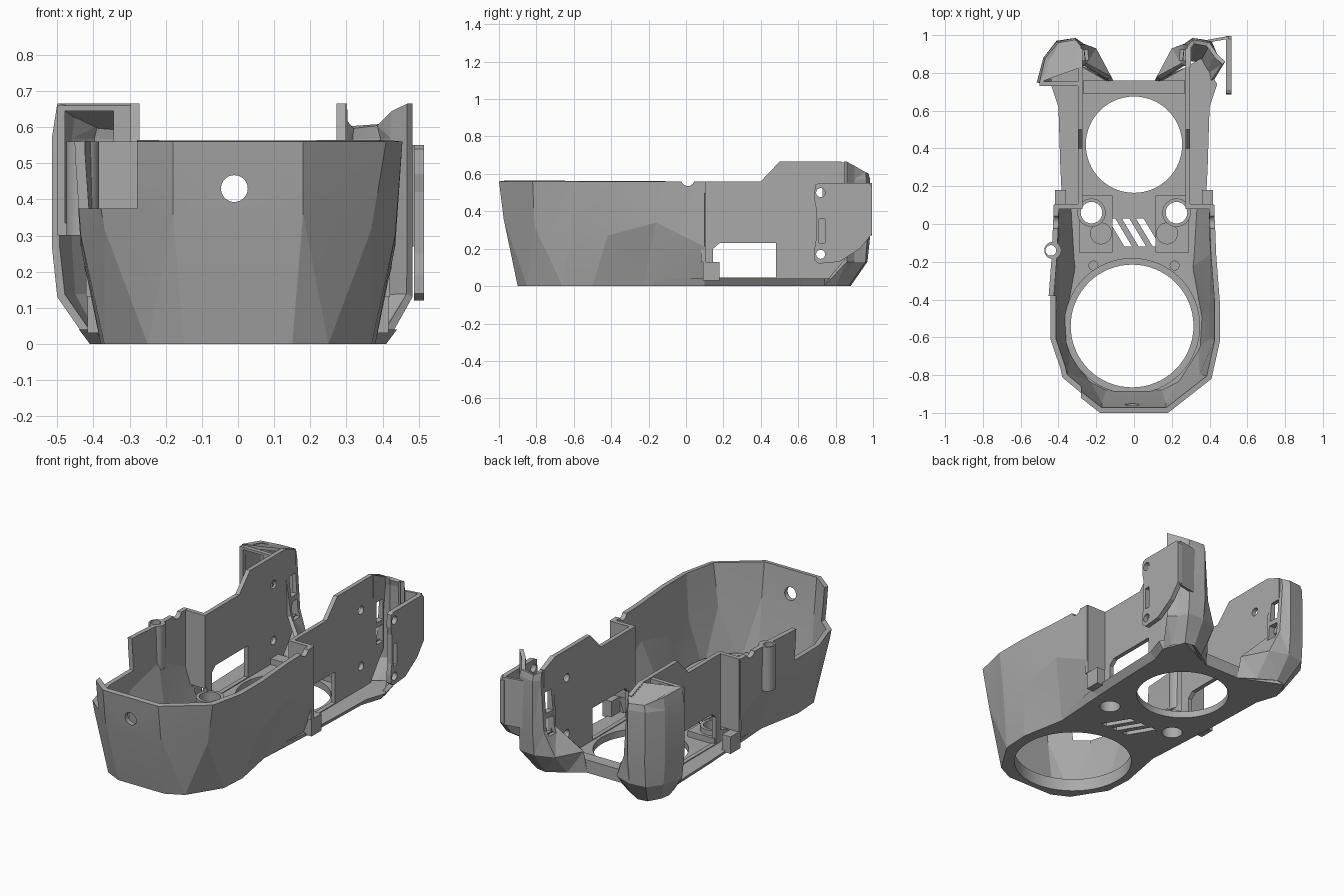
import bpy, bmesh, math
from mathutils import Matrix

cube = bpy.data.objects.get("Cube")
if cube:
    bpy.data.objects.remove(cube, do_unlink=True)

grey = bpy.data.materials.new("plain grey")
grey.use_nodes = True
grey.diffuse_color = (0.4, 0.4, 0.4, 1)
grey.node_tree.nodes["Principled BSDF"].inputs["Base Color"].default_value = (0.4, 0.4, 0.4, 1)


def finish(name, bm):
    mesh = bpy.data.meshes.new(name)
    bm.to_mesh(mesh)
    bm.free()
    mesh.materials.append(grey)
    obj = bpy.data.objects.new(name, mesh)
    bpy.context.collection.objects.link(obj)
    return obj


def activate(obj):
    bpy.ops.object.select_all(action="DESELECT")
    obj.select_set(True)
    bpy.context.view_layer.objects.active = obj


def apply(obj, mod):
    activate(obj)
    bpy.ops.object.modifier_apply(modifier=mod.name)


def box(name, low, high):
    bm = bmesh.new()
    bmesh.ops.create_cube(bm, size=1)
    for v in bm.verts:
        v.co = [low[i] if v.co[i] < 0 else high[i] for i in range(3)]
    return finish(name, bm)


def rod(name, centre, radius, length, axis="Z"):
    bm = bmesh.new()
    bmesh.ops.create_cone(bm, cap_ends=True, segments=64, radius1=radius, radius2=radius, depth=length)
    turn = Matrix() if axis == "Z" else Matrix.Rotation(math.pi / 2, 4, "Y" if axis == "X" else "X")
    bmesh.ops.transform(bm, matrix=Matrix.Translation(centre) @ turn, verts=bm.verts)
    return finish(name, bm)


def loft(name, rings, closed=False, thickness=0):
    """Skin between rings of points; closed makes a solid, thickness a sheet."""
    bm = bmesh.new()
    rows = [[bm.verts.new(p) for p in ring] for ring in rings]
    n = len(rows[0])
    for low, high in zip(rows, rows[1:]):
        for i in range(n if closed else n - 1):
            j = (i + 1) % n
            bm.faces.new((low[i], low[j], high[j], high[i]))
    if closed:
        bm.faces.new(rows[0][::-1])
        bm.faces.new(rows[-1])
        bmesh.ops.recalc_face_normals(bm, faces=bm.faces)
    else:
        bmesh.ops.triangulate(bm, faces=bm.faces)
    obj = finish(name, bm)
    if thickness:
        mod = obj.modifiers.new("thickness", "SOLIDIFY")
        mod.thickness, mod.offset = thickness, -1
        mod.use_even_offset = True
        apply(obj, mod)
    return obj


def side_plate(name, profile, x1, x2):
    return loft(name, [[(x, y, z) for y, z in profile] for x in (x1, x2)], closed=True)


def upright(name, plan, z1, z2):
    return loft(name, [[(x, y, z) for x, y in plan] for z in (z1, z2)], closed=True)


def cut(targets, cutter):
    cutter.hide_render = True
    for obj in targets:
        mod = obj.modifiers.new("cut", "BOOLEAN")
        mod.operation, mod.object, mod.solver = "DIFFERENCE", cutter, "EXACT"
        apply(obj, mod)
    bpy.data.objects.remove(cutter, do_unlink=True)


def both_sides(half):
    return [(-p[0], *p[1:]) for p in reversed(half)] + list(half)


# Faceted front shell, open at the back
shell_base = [(.15, -.9, 0), (.25, -.85, 0), (.37, -.66, 0), (.38, -.5, 0), (.33, -.23, 0), (.35, .1, 0)]
shell_belt = [(.18, -.975, .36), (.37, -.81, .32), (.435, -.61, .3), (.435, -.42, .27),
              (.43, -.16, .34), (.425, .1, .21)]
shell_rim = [(.18, -1), (.41, -.82), (.455, -.62), (.455, -.42), (.435, -.16), (.425, .1)]
shell = loft("front_shell", [both_sides(shell_base), both_sides(shell_belt),
                             both_sides([(x, y, .56) for x, y in shell_rim])], thickness=.028)
cut([shell], rod("hole_cutter", (-.01, -1, .43), .037, .3, "Y"))
cut([shell], box("corner_cutter", (-.6, -1.1, .375), (-.28, -.38, .7)))
cut([shell], rod("notch_cutter", (0, .01, .57), .035, 1.2, "X"))

# Cable channel on the shell's side
channel = rod("cable_channel", (-.43, -.14, .43), .045, .26)
cut([channel, shell], rod("bore_cutter", (-.44, -.14, .4), .028, .6))

# Floor plate with a flared rear edge
floor_half = [(p[0], p[1]) for p in shell_base] + [(.36, .3), (.37, .62), (.41, .74), (.36, .87), (.12, .76)]
floor_top = [(x + (.03 if .05 < y < .8 else 0), y + (.01 if y > .8 else 0), .04) for x, y in floor_half]
floor = loft("floor_plate", [both_sides([(x, y, 0) for x, y in floor_half]), both_sides(floor_top)], closed=True)
ring = rod("front_ring", (-.01, -.54, .037), .36, .074)
cut([floor, ring], rod("front_cutter", (-.01, -.54, 0), .325, .4))
cut([floor], rod("rear_cutter", (0, .42, 0), .255, .4))

# Slanted vents between the two openings
for shift in (-.075, 0, .075):
    outline = [(shift - .065, .03), (shift - .025, .03), (shift + .065, -.12), (shift + .025, -.12)]
    cut([floor], upright("vent_cutter", outline, -.1, .2))

# Rear cross bar behind the round opening
box("rear_bar", (-.27, .69, .03), (.27, .76, .075))

# Mounting plate on the left, tied to its column by a thin web
plate_profile = [(.69, .54), (.71, .55), (.98, .55), (.995, .53), (.995, .28), (.93, .2), (.82, .13), (.71, .12),
                 (.685, .14), (.685, .19), (.695, .25), (.695, .42), (.685, .47)]
mount = side_plate("mounting_plate", plate_profile, .487, .515)
cut([mount], box("slot_cutter", (.4, .712, .23), (.6, .742, .36)))
upright("mount_web", [(.36, .955), (.36, .97), (.5, .995), (.5, .98)], .27, .55)

# Column outlines, listed from the inner edge round the rear to the outer edge
column_rings = [
    (0, [(.11, .76), (.2, .82), (.3, .88), (.36, .87), (.4, .8), (.41, .74)]),
    (.13, [(.12, .78), (.2, .93), (.31, .97), (.41, .96), (.47, .88), (.5, .75)]),
    (.27, [(.25, .85), (.26, .95), (.31, .985), (.41, .97), (.48, .88), (.515, .75)]),
    (.57, [(.28, .83), (.28, .95), (.31, .985), (.41, .965), (.48, .88), (.515, .75)]),
    (.665, [(.28, .83), (.28, .94), (.31, .975), (.4, .96), (.47, .88), (.5, .75)])]
wall_profile = [(.1, .03), (.1, .56), (.4, .56), (.5, .665), (.83, .665), (.93, .625), (.93, .2), (.8, .03)]

for side, word in ((1, "left"), (-1, "right")):
    def span(name, x1, x2, y1, y2, z1, z2):
        a, b = sorted((side * x1, side * x2))
        return box(word + name, (a, y1, z1), (b, y2, z2))

    # Thin rear wall with a window, joined to the shell by a cross panel
    wall = side_plate(word + "_rear_wall", wall_profile, side * .272, side * .297)
    window = [(.18, .23), (.48, .23), (.48, .045), (.145, .045), (.145, .2)]
    cut([wall], side_plate("window_cutter", window, side * .2, side * .4))
    span("_cross_panel", .272, .42, .08, .105, .13, .56)
    span("_shell_step", .36, .417, .09, .18, .03, .13)

    # Raised pad with a screw hole
    pad = span("_pad", .115, .29, -.15, .15, .03, .075)
    boss = rod(word + "_boss", (side * .225, .06, .06), .075, .09)
    cut([pad, boss, floor], rod("screw_cutter", (side * .225, .06, 0), .057, .4))
    cut([pad], rod("recess_cutter", (side * .175, -.05, .08), .055, .04))
    rod(word + "_locating_ring", (side * .215, -.22, .04), .026, .03)

    # Curved rear column, flaring down to the floor; the left one stops short of its plate
    rings = []
    for z, outline in column_rings:
        pts = [(side * x, y, z - .43 * max(0, y - .83) if z > .6 else z) for x, y in outline]
        if side > 0:
            if z > .1:
                pts[-2:] = [(.44, .9, pts[-2][2]), (.483, .86, pts[-1][2])]
            pts.reverse()
        rings.append(pts)
    column = loft(word + "_rear_column", rings, thickness=.022)
    for low, high in ((.24, .34), (.37, .49)):
        cut([wall, column], span("_slot_cutter", .2, .305, .865, .925, low, high))
    for z in (.17, .5):
        cut([wall, mount] if side > 0 else [wall], rod("bolt_cutter", (side * .4, .72, z), .024, .4, "X"))

# Cap, front frame and shelf of the hollow right column
loft("column_cap", [[(x, y, z - drop) for x, y, z in rings[-1]] for drop in (.02, 0)], closed=True)
frame = box("column_frame", (-.5, .73, .3), (-.285, .755, .66))
cut([frame], box("frame_cutter", (-.478, .6, .335), (-.345, .9, .645)))
box("column_shelf", (-.44, .75, .3), (-.29, .9, .33))

# Crisp facets, smooth round parts
for obj in bpy.context.scene.objects:
    if obj.type == "MESH" and obj.data.materials and obj.data.materials[0] == grey:
        activate(obj)
        bpy.ops.object.shade_smooth_by_angle(angle=math.radians(9))
